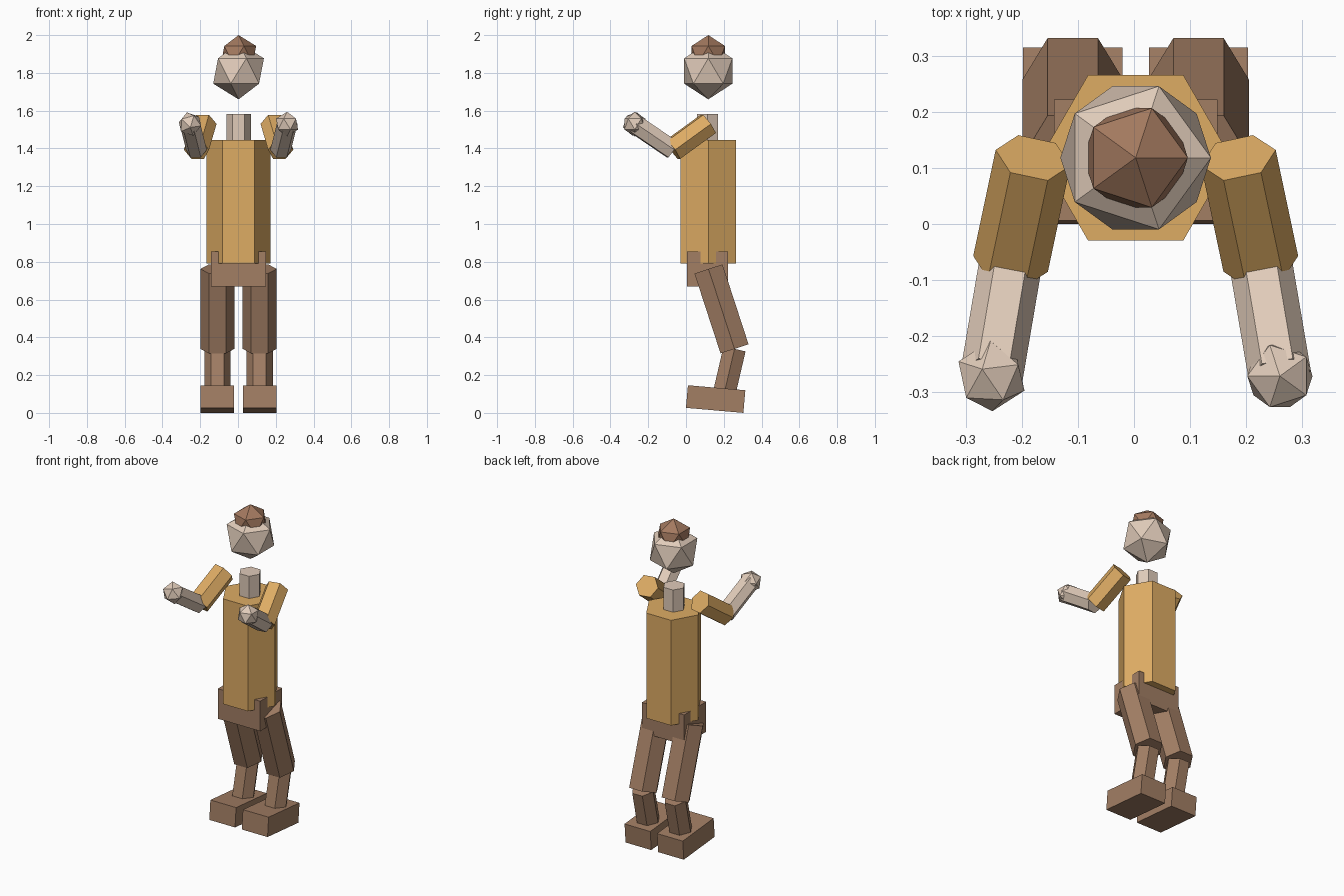
import bpy, bmesh, math
from mathutils import Matrix, Vector, Euler

cube = bpy.data.objects.get("Cube")
if cube:
    bpy.data.objects.remove(cube, do_unlink=True)

CX, CY = 0.003, 0.118  # body axis


def material(name, r, g, b):
    """Flat colour given as 0-255 display values, stored linear."""
    lin = [((c / 255 + 0.055) / 1.055) ** 2.4 for c in (r, g, b)] + [1]
    m = bpy.data.materials.new(name)
    m.use_nodes = True
    m.diffuse_color = lin
    m.node_tree.nodes["Principled BSDF"].inputs["Base Color"].default_value = lin
    return m


skin = material("skin", 224, 203, 185)
shirt = material("ochre_shirt", 222, 172, 100)
cloth = material("brown_cloth", 162, 126, 100)
hair_brown = material("hair_brown", 163, 121, 95)


def add_object(name, bm, mat):
    mesh = bpy.data.meshes.new(name)
    bm.to_mesh(mesh)
    bm.free()
    mesh.materials.append(mat)
    bpy.context.collection.objects.link(bpy.data.objects.new(name, mesh))


def prism(name, start, end, radius, mat):
    """Hexagonal prism between two points, one corner pointing level sideways."""
    a, b = Vector(start), Vector(end)
    d = (b - a).normalized()
    side = d.cross(Vector((0, 0, 1)))
    side = side.normalized() if side.length > 1e-4 else Vector((1, 0, 0))
    rot = Matrix((side, d.cross(side), d)).transposed().to_4x4()
    bm = bmesh.new()
    bmesh.ops.create_cone(bm, cap_ends=True, segments=6, radius1=radius, radius2=radius,
                          depth=(b - a).length, matrix=Matrix.Translation((a + b) / 2) @ rot)
    # put a corner, not a flat, on the sideways axis
    spin = min(abs((v.co - a).dot(side)) - radius for v in bm.verts)
    if max(abs((v.co - a).dot(side)) for v in bm.verts) < radius * 0.95:
        bmesh.ops.rotate(bm, verts=bm.verts, cent=a, matrix=Matrix.Rotation(math.pi / 6, 3, d))
    add_object(name, bm, mat)


def ball(name, centre, radius, mat, tilt=(0, 0), spin=0):
    rot = (Euler((math.radians(tilt[0]), math.radians(tilt[1]), 0)).to_matrix()
           @ Matrix.Rotation(math.radians(spin), 3, 'Z')).to_4x4()
    bm = bmesh.new()
    bmesh.ops.create_icosphere(bm, subdivisions=1, radius=radius,
                               matrix=Matrix.Translation(centre) @ rot)
    add_object(name, bm, mat)


def box(name, centre, size, mat, pitch=0):
    bm = bmesh.new()
    bmesh.ops.create_cube(bm, size=1, matrix=Matrix.LocRotScale(
        Vector(centre), Euler((math.radians(pitch), 0, 0)), Vector(size)))
    add_object(name, bm, mat)


# Head, hair, neck, torso, pelvis
ball("head", (CX, CY, 1.81), 0.15, skin)
ball("hair", (CX, CY, 1.896), 0.104, hair_brown)
prism("neck", (CX, 0.114, 1.42), (CX, 0.114, 1.583), 0.065, skin)
prism("torso", (CX, CY, 0.79), (CX, CY, 1.445), 0.17, shirt)
box("pelvis", (CX, 0.114, 0.762), (0.292, 0.216, 0.187), cloth)

# Arms and legs
for side, s in (("left", 1), ("right", -1)):
    shoulder = (CX + s * 0.183, CY, 1.53)
    elbow = (CX + s * 0.223, -0.071, 1.393)
    wrist = (CX + s * 0.257, -0.271, 1.529)
    prism(side + "_upper_arm", shoulder, elbow, 0.068, shirt)
    prism(side + "_forearm", elbow, wrist, 0.056, skin)
    tilt, spin = ((0, 0), 36) if s > 0 else ((-11, -15), 15)
    ball(side + "_hand", wrist, 0.065, skin, tilt, spin)

    x = CX + s * 0.112
    knee = (x, 0.257, 0.339)
    prism(side + "_thigh", (x, 0.119, 0.762), knee, 0.09, cloth)
    prism(side + "_shin", knee, (x, 0.205, 0.115), 0.069, cloth)
    box(side + "_foot", (x, 0.157, 0.0732), (0.177, 0.305, 0.12), cloth, pitch=-5)
